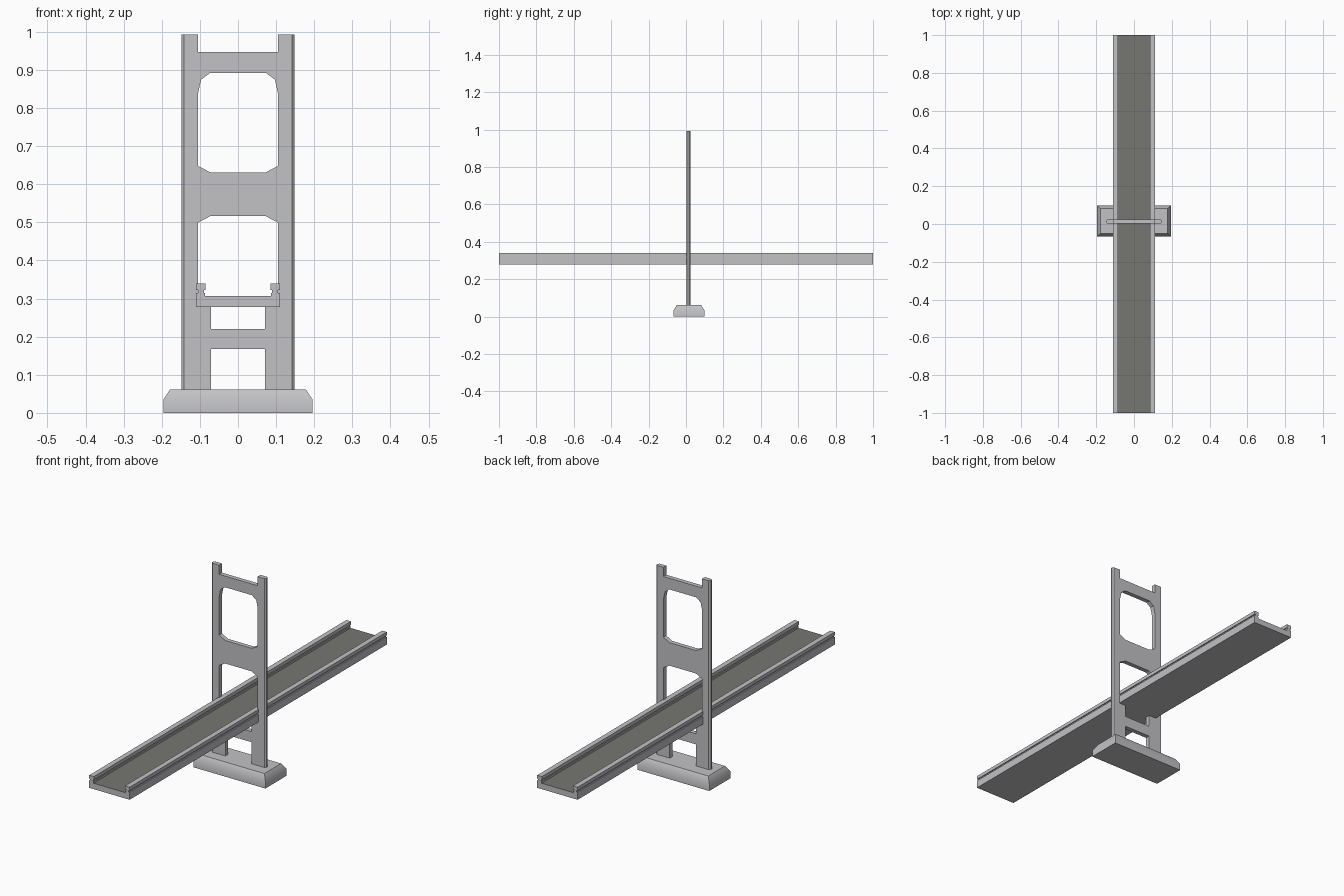
import bpy, bmesh

if "Cube" in bpy.data.objects:
    bpy.data.objects.remove(bpy.data.objects["Cube"])

def material(name, rgb):
    m = bpy.data.materials.new(name)
    m.diffuse_color = (*rgb, 1)
    m.use_nodes = True
    m.node_tree.nodes["Principled BSDF"].inputs["Base Color"].default_value = m.diffuse_color
    return m

concrete = material("light grey", (0.54, 0.54, 0.56))
asphalt = material("dark road grey", (0.18, 0.18, 0.165))

def finish(name, bm, mats=(concrete,)):
    bmesh.ops.recalc_face_normals(bm, faces=bm.faces)
    me = bpy.data.meshes.new(name)
    bm.to_mesh(me)
    bm.free()
    ob = bpy.data.objects.new(name, me)
    bpy.context.collection.objects.link(ob)
    for m in mats:
        me.materials.append(m)
    return ob

def extrude(points, vec):
    bm = bmesh.new()
    f = bm.faces.new([bm.verts.new(p) for p in points])
    new = bmesh.ops.extrude_face_region(bm, geom=[f], use_keep_orig=True)["geom"]
    bmesh.ops.translate(bm, vec=vec, verts=[v for v in new if isinstance(v, bmesh.types.BMVert)])
    return bm

def symmetric(half):
    return half + [(-x, z) for x, z in reversed(half)]

Y0, Y1 = 0.003, 0.025      # tower thickness range
C = 0.007                  # chamfer on the outer leg corners

def panel(name, outline):
    pts = [(x, Y0, z) for x, z in outline]
    return finish(name, extrude(pts, (0, Y1 - Y0, 0)))

# Tower legs, thicker below the deck
for side, s in (("left", -1), ("right", 1)):
    plan = [(.105, Y0), (.148 - C, Y0), (.148, Y0 + C), (.148, Y1 - C), (.148 - C, Y1), (.105, Y1)]
    finish(side + "_leg", extrude([(s * x, y, .05) for x, y in plan], (0, 0, .942)))
    panel(side + "_lower_leg", [(s * .071, .05), (s * .105, .05), (s * .105, .30), (s * .071, .30)])

# Cross beams with chamfered window corners
panel("top_beam", symmetric([(.105, .947), (.105, .837), (.097, .874), (.073, .892)]))
panel("middle_beam", symmetric([(.071, .63), (.105, .648), (.105, .499), (.071, .517)]))
panel("lower_beam", symmetric([(.071, .22), (.071, .168)]))

# Foundation block: straight sides, sloped shoulders
bm = bmesh.new()
rings = []
for z, inset in ((0, 0), (.034, 0), (.062, .018)):
    x, ya, yb = .196 - inset, -.067 + inset, .099 - inset
    rings.append([bm.verts.new(p) for p in ((-x, ya, z), (x, ya, z), (x, yb, z), (-x, yb, z))])
for a, b in zip(rings, rings[1:]):
    for i in range(4):
        j = (i + 1) % 4
        bm.faces.new((a[i], a[j], b[j], b[i]))
bm.faces.new(rings[0])
bm.faces.new(rings[-1])
base = finish("foundation", bm)
bpy.context.view_layer.objects.active = base
base.select_set(True)
bpy.ops.object.shade_smooth_by_angle(angle=0.8)

# Deck with curbs and side rails in one profile
half = [(.11, .278), (.11, .315), (.105, .315), (.105, .323), (.11, .323), (.11, .34),
        (.085, .34), (.085, .323), (.089, .323), (.089, .315), (.087, .315), (.087, .307)]
deck = finish("deck", extrude([(x, -1, z) for x, z in symmetric(half)], (0, 2, 0)), (concrete, asphalt))
for p in deck.data.polygons:
    if p.normal.z > .9 and abs(p.center.x) < .01:
        p.material_index = 1
